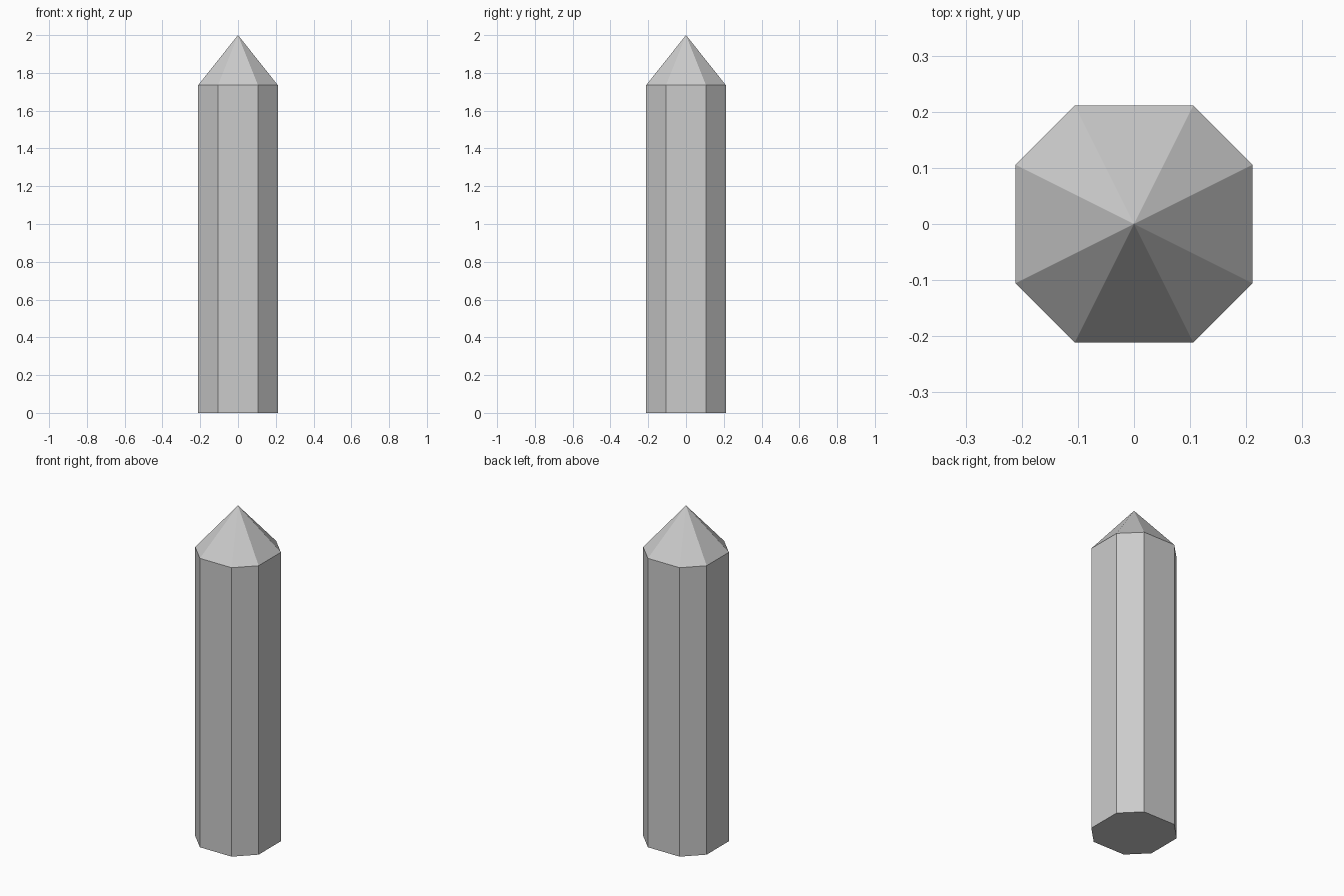
import bpy, bmesh

if "Cube" in bpy.data.objects:
    bpy.data.objects.remove(bpy.data.objects["Cube"])

HALF = 0.211       # half width across the flats
CUT = HALF / 2     # half length of each main side
SHOULDER = 1.735   # height where the point begins
HEIGHT = 2.0

# Square outline with cut corners
outline = [(HALF, -CUT), (HALF, CUT), (CUT, HALF), (-CUT, HALF),
           (-HALF, CUT), (-HALF, -CUT), (-CUT, -HALF), (CUT, -HALF)]

bm = bmesh.new()
lower = [bm.verts.new((x, y, 0)) for x, y in outline]
upper = [bm.verts.new((x, y, SHOULDER)) for x, y in outline]
tip = bm.verts.new((0, 0, HEIGHT))

# Flat base, upright sides and pointed top
bm.faces.new(lower[::-1])
for i in range(8):
    j = (i + 1) % 8
    bm.faces.new((lower[i], lower[j], upper[j], upper[i]))
    bm.faces.new((upper[i], upper[j], tip))
bmesh.ops.recalc_face_normals(bm, faces=bm.faces)

mesh = bpy.data.meshes.new("pointed_post")
bm.to_mesh(mesh)
bm.free()
bpy.context.collection.objects.link(bpy.data.objects.new("pointed_post", mesh))
